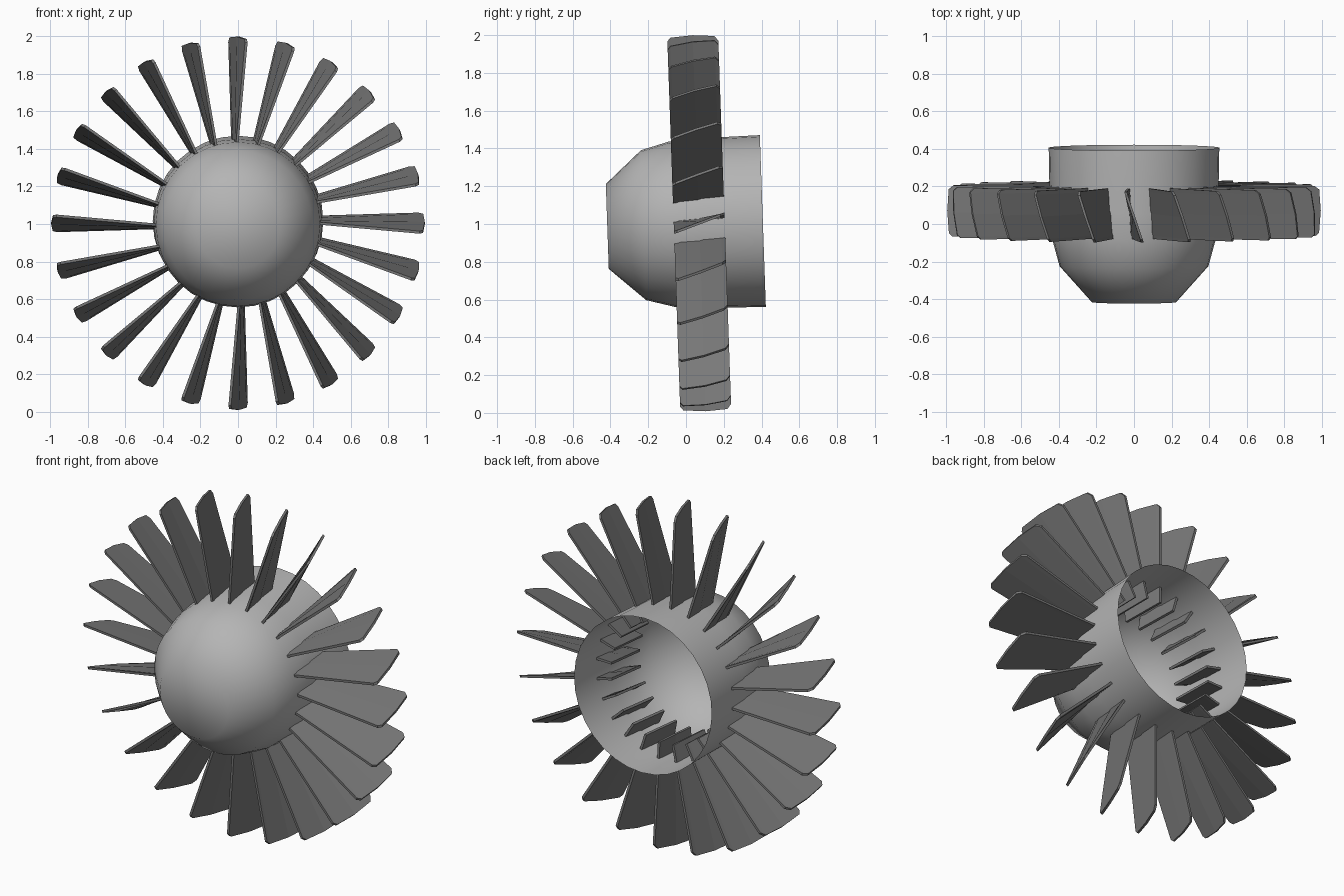
import bpy, bmesh, math
from mathutils import Matrix, Vector

if "Cube" in bpy.data.objects:
    bpy.data.objects.remove(bpy.data.objects["Cube"])

BLADES, SIDES = 24, 32
# whole rotor leans two degrees; local y is the spin axis
PLACE = Matrix.Translation((0, 0.07, 1.004)) @ Matrix.Rotation(math.radians(2), 4, 'X')


def material(name, value):
    m = bpy.data.materials.new(name)
    m.diffuse_color = (value, value, value, 1)
    m.use_nodes = True
    m.node_tree.nodes["Principled BSDF"].inputs["Base Color"].default_value = m.diffuse_color
    return m


def make_object(name, bm, mat):
    bmesh.ops.transform(bm, matrix=PLACE, verts=bm.verts)
    me = bpy.data.meshes.new(name)
    bm.to_mesh(me)
    bm.free()
    me.materials.append(mat)
    ob = bpy.data.objects.new(name, me)
    bpy.context.collection.objects.link(ob)
    return ob


hub_mat = material("light grey metal", 0.46)
blade_mat = material("dark grey metal", 0.19)

# hub: open-backed shell, (axial, radius) profile revolved around y
profile = [(-0.487, 0.225), (-0.295, 0.397), (-0.145, 0.438), (0.0, 0.449), (0.337, 0.455)]
bm = bmesh.new()
rings = []
for y, r in profile:
    rings.append([bm.verts.new((r * math.sin(2 * math.pi * i / SIDES), y,
                                r * math.cos(2 * math.pi * i / SIDES))) for i in range(SIDES)])
for a, b in zip(rings, rings[1:]):
    for i in range(SIDES):
        j = (i + 1) % SIDES
        bm.faces.new((a[i], a[j], b[j], b[i]))
bm.faces.new(rings[0])
bmesh.ops.recalc_face_normals(bm, faces=bm.faces)
# the shell is open, so make sure normals point away from the axis
if sum(f.normal.dot(Vector((f.calc_center_median().x, 0, f.calc_center_median().z)))
       for f in bm.faces) < 0:
    bmesh.ops.reverse_faces(bm, faces=bm.faces)
for f in bm.faces:
    f.smooth = True
make_object("hub", bm, hub_mat)

# blades: thin twisted plates with clipped tips, roots poking into the hub
TIP = [(-1, 0.968), (-0.88, 0.987), (0, 0.996), (0.85, 0.988), (1, 0.962)]
ROOT_R, HALF_CHORD, HALF_THICK = 0.35, 0.135, 0.007


def blade_point(t, r, side):
    k = (r - 0.455) / 0.535                    # 0 at hub surface, 1 at tip
    x = -0.016 * (1 - k) - t * (0.014 + 0.032 * k)
    return Vector((x + side * HALF_THICK, t * HALF_CHORD, r))


bm = bmesh.new()
for n in range(BLADES):
    spin = Matrix.Rotation(2 * math.pi * n / BLADES, 3, 'Y')
    outline = [(-1, ROOT_R)] + TIP + [(1, ROOT_R)]
    roots = [(t, ROOT_R) for t, _ in TIP]
    new_faces, layers = [], []
    for side in (-1, 1):
        lo = [bm.verts.new(spin @ blade_point(t, r, side)) for t, r in roots]
        hi = [bm.verts.new(spin @ blade_point(t, r, side)) for t, r in TIP]
        for i in range(len(TIP) - 1):
            new_faces.append(bm.faces.new((lo[i], lo[i + 1], hi[i + 1], hi[i])))
        layers.append(lo + hi[::-1])
    a, b = layers
    for i in range(len(a)):
        j = (i + 1) % len(a)
        new_faces.append(bm.faces.new((a[i], a[j], b[j], b[i])))
    bmesh.ops.recalc_face_normals(bm, faces=new_faces)
make_object("fan_blades", bm, blade_mat)
